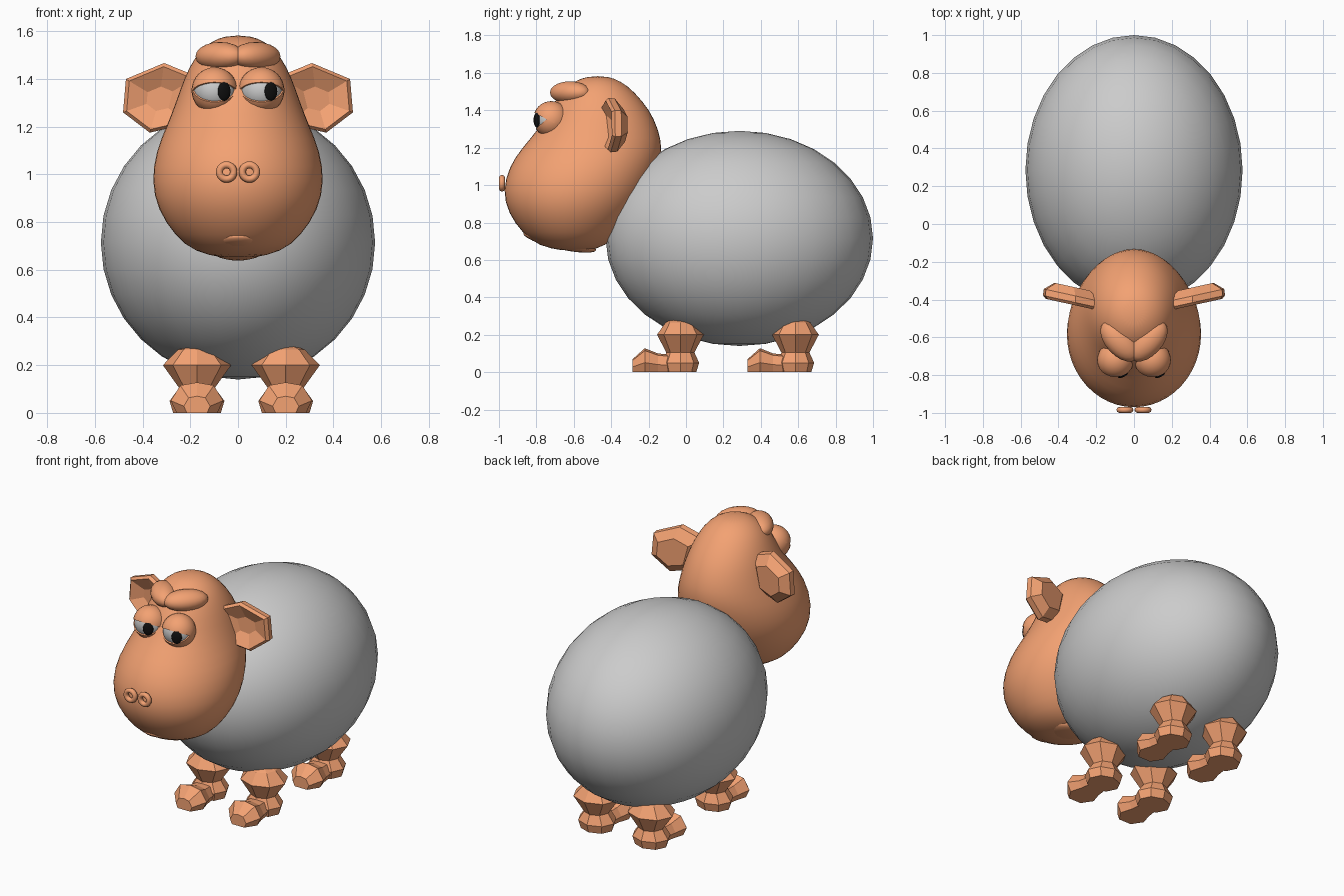
import bpy, bmesh
from math import cos, sin, pi, radians
from mathutils import Vector, Matrix

if "Cube" in bpy.data.objects:
    bpy.data.objects.remove(bpy.data.objects["Cube"])


def material(name, rgb):
    m = bpy.data.materials.new(name)
    m.diffuse_color = (*rgb, 1)
    m.use_nodes = True
    m.node_tree.nodes["Principled BSDF"].inputs["Base Color"].default_value = m.diffuse_color
    return m


SKIN = material("skin", (0.9, 0.36, 0.17))
BLACK = material("black", (0.005, 0.005, 0.005))


def finish(name, bm, mat=None, smooth=False):
    bmesh.ops.recalc_face_normals(bm, faces=bm.faces[:])
    me = bpy.data.meshes.new(name)
    bm.to_mesh(me)
    bm.free()
    for p in me.polygons:
        p.use_smooth = smooth
    ob = bpy.data.objects.new(name, me)
    bpy.context.collection.objects.link(ob)
    if mat:
        me.materials.append(mat)
    return ob


def ellipsoid(name, loc, radii, mat=None, rot=(0, 0, 0), seg=32, rings=16):
    bm = bmesh.new()
    bmesh.ops.create_uvsphere(bm, u_segments=seg, v_segments=rings, radius=1)
    bm.transform(Matrix.Diagonal((*radii, 1)))
    ob = finish(name, bm, mat, True)
    ob.location, ob.rotation_euler = loc, rot
    return ob


def loft(bm, rings):
    """Skin a list of point rings and cap both ends."""
    rows = [[bm.verts.new(p) for p in r] for r in rings]
    n = len(rows[0])
    for a, b in zip(rows, rows[1:]):
        for i in range(n):
            j = (i + 1) % n
            bm.faces.new((a[i], a[j], b[j], b[i]))
    bm.faces.new(rows[0])
    bm.faces.new(rows[-1])


# Woolly body
ellipsoid("body", (0, 0.285, 0.715), (0.575, 0.715, 0.575))

# Pear-shaped head: height, front y, back y, half width
HEAD = [(0.648, -0.66, -0.52, 0.06), (0.675, -0.79, -0.43, 0.185), (0.74, -0.875, -0.35, 0.265),
        (0.85, -0.955, -0.26, 0.34), (0.97, -0.985, -0.185, 0.367), (1.1, -0.95, -0.14, 0.347),
        (1.2, -0.88, -0.122, 0.303), (1.3, -0.79, -0.145, 0.263), (1.4, -0.735, -0.19, 0.23),
        (1.5, -0.67, -0.275, 0.18), (1.555, -0.6, -0.345, 0.12), (1.583, -0.525, -0.42, 0.05)]
bm = bmesh.new()
loft(bm, [[(w * cos(2 * pi * i / 24), (f + b) / 2 + (b - f) / 2 * sin(2 * pi * i / 24), z)
           for i in range(24)] for z, f, b, w in HEAD])
head = finish("head", bm, SKIN, True)
head.modifiers.new("smooth", "SUBSURF").levels = 1

# Lower lip
ellipsoid("lip", (0, -0.675, 0.698), (0.125, 0.2, 0.04), SKIN, (radians(-13), 0, 0), 24, 12)


def eyelid(name, loc, tilt, upper):
    """Sphere cap cut along the edge of the eye opening."""
    bm = bmesh.new()
    bmesh.ops.create_uvsphere(bm, u_segments=24, v_segments=16, radius=0.097)
    n = Vector((0, sin(tilt), cos(tilt)))
    bmesh.ops.bisect_plane(bm, geom=bm.verts[:] + bm.edges[:] + bm.faces[:],
                           plane_co=(0, -0.025, 0), plane_no=n,
                           clear_inner=upper, clear_outer=not upper)
    bmesh.ops.holes_fill(bm, edges=[e for e in bm.edges if e.is_boundary])
    ob = finish(name, bm, SKIN, True)
    for p in ob.data.polygons:
        p.use_smooth = len(p.vertices) < 6
    ob.location = loc


for s, side in ((-1, "left"), (1, "right")):
    # Eye, eyelids and a pupil glancing to the side
    c = Vector((s * 0.098, -0.72, 1.352))
    ellipsoid("eyeball_" + side, c, (0.09, 0.09, 0.09), None, seg=24)
    eyelid("upper_eyelid_" + side, c, radians(28), True)
    eyelid("lower_eyelid_" + side, c, radians(-40), False)
    d = Vector((0.04, -0.078, -0.004))
    ellipsoid("pupil_" + side, c + d, (0.03, 0.012, 0.04), BLACK, (0, 0, radians(27)), 16, 8)

    # Forelock half above the eye
    ellipsoid("forelock_" + side, (s * 0.075, -0.62, 1.495), (0.13, 0.075, 0.06), SKIN,
              (0, 0, s * radians(48)), 20, 10)

    # Nostril ring
    bm = bmesh.new()
    loops = [[((0.03 + 0.015 * cos(b)) * cos(a), 0.016 * sin(b), (0.03 + 0.015 * cos(b)) * sin(a))
              for b in [2 * pi * k / 8 for k in range(8)]]
             for a in [2 * pi * k / 20 for k in range(20)]]
    rows = [[bm.verts.new(p) for p in r] for r in loops]
    for i in range(20):
        for k in range(8):
            m, q = (i + 1) % 20, (k + 1) % 8
            bm.faces.new((rows[i][k], rows[m][k], rows[m][q], rows[i][q]))
    finish("nostril_" + side, bm, SKIN, True).location = (s * 0.048, -0.984, 1.01)

    # Faceted cupped ear
    outline = [(0.17, 1.41), (0.31, 1.467), (0.47, 1.40), (0.482, 1.26), (0.37, 1.175), (0.22, 1.21)]
    mid = (0.33, 1.315)

    def ear_ring(scale, depth):
        pts = []
        for x, z in outline:
            x, z = mid[0] + (x - mid[0]) * scale, mid[1] + (z - mid[1]) * scale
            pts.append((s * x, -0.455 + 0.22 * (x - 0.2) + depth, z))
        return pts
    bm = bmesh.new()
    loft(bm, [ear_ring(0.35, 0.04), ear_ring(0.9, 0.0), ear_ring(1.0, 0.015),
              ear_ring(0.97, 0.05), ear_ring(0.6, 0.095)])
    bmesh.ops.triangulate(bm, faces=bm.faces[:])
    finish("ear_" + side, bm, SKIN)

# Low-poly legs: height, half width, half depth
LEG = [(0, 0.10, 0.085), (0.05, 0.115, 0.10), (0.105, 0.075, 0.075),
       (0.2, 0.143, 0.125), (0.265, 0.08, 0.08), (0.28, 0.04, 0.05)]
# Toe sections: y, half width, top
TOE = [(-0.255, 0.05, 0.07), (-0.19, 0.10, 0.128), (-0.12, 0.075, 0.10), (-0.02, 0.06, 0.09)]
for x, side in ((-0.172, "left"), (0.2, "right")):
    for y, end in ((-0.03, "front"), (0.585, "back")):
        bm = bmesh.new()
        loft(bm, [[(w * cos(pi * i / 4), d * sin(pi * i / 4), z) for i in range(8)]
                  for z, w, d in LEG])
        finish(f"{end}_leg_{side}", bm, SKIN).location = (x, y, 0)
        bm = bmesh.new()
        loft(bm, [[(w * u, v, t * h) for u, h in
                   ((-0.85, 0), (0.85, 0), (1.1, 0.4), (0.7, 0.9), (0, 1), (-0.7, 0.9), (-1.1, 0.4))]
                  for v, w, t in TOE])
        finish(f"{end}_toe_{side}", bm, SKIN).location = (x, y, 0)
